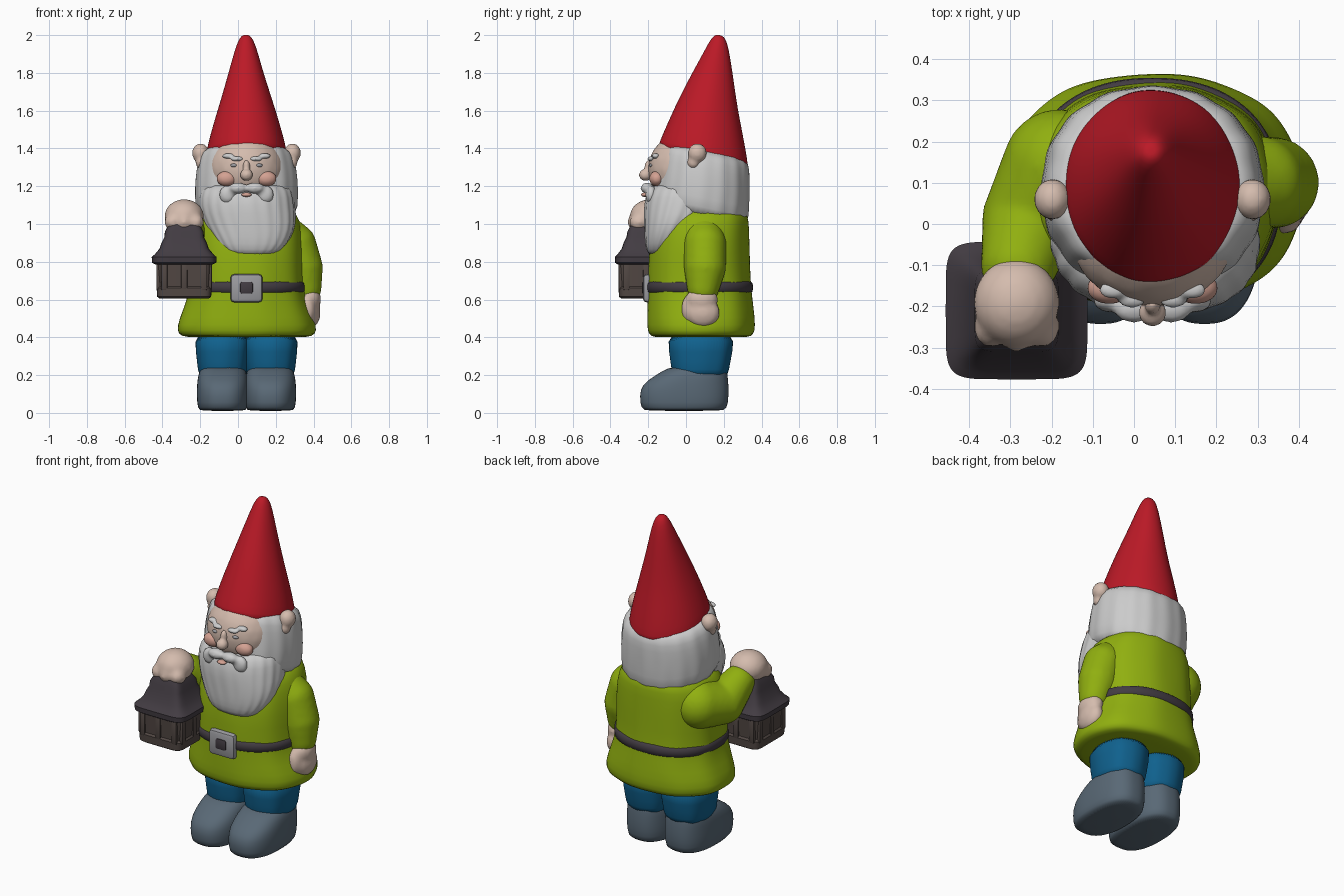
import bpy, bmesh
from math import sin, cos, pi, copysign
from mathutils import Vector, Matrix

MATS = {}
COLORS = {
    "red": (0.50, 0.01, 0.02), "green": (0.28, 0.43, 0.005), "blue": (0.005, 0.12, 0.27),
    "boot": (0.10, 0.14, 0.18), "white": (0.52, 0.52, 0.52), "skin": (0.66, 0.50, 0.42),
    "pink": (0.66, 0.36, 0.29), "dark": (0.055, 0.045, 0.055), "brown": (0.085, 0.065, 0.058),
    "metal": (0.33, 0.33, 0.35),
}


def finish(name, bm, color, smooth_angle=None):
    """Turn a bmesh into a named, coloured, smooth object."""
    bmesh.ops.recalc_face_normals(bm, faces=bm.faces[:])
    me = bpy.data.meshes.new(name)
    bm.to_mesh(me)
    bm.free()
    ob = bpy.data.objects.new(name, me)
    bpy.context.collection.objects.link(ob)
    if color not in MATS:
        MATS[color] = bpy.data.materials.new(color)
        MATS[color].diffuse_color = (*COLORS[color], 1)
    me.materials.append(MATS[color])
    for p in me.polygons:
        p.use_smooth = True
    if smooth_angle:
        bpy.ops.object.select_all(action='DESELECT')
        ob.select_set(True)
        bpy.context.view_layer.objects.active = ob
        bpy.ops.object.shade_smooth_by_angle(angle=smooth_angle)
    return ob


def loft(name, rings, color, power=2.0, segs=64, ripple=0, waves=16, tilt=0, subdiv=1):
    """Stack super-ellipse rings (z, cx, cy, rx, ry) and cap both ends."""
    bm = bmesh.new()
    loops = []
    for i, (z, cx, cy, rx, ry) in enumerate(rings):
        loop = []
        for k in range(segs):
            a = 2 * pi * k / segs
            f = 1 + ripple * cos(waves * a + 0.6 * sin(2.3 * i))
            dx = copysign(abs(cos(a)) ** (2 / power), cos(a)) * rx * f
            dy = copysign(abs(sin(a)) ** (2 / power), sin(a)) * ry * f
            loop.append(bm.verts.new((cx + dx, cy + dy, z + tilt * dy)))
        loops.append(loop)
    for a, b in zip(loops, loops[1:]):
        for k in range(segs):
            n = (k + 1) % segs
            bm.faces.new((a[k], a[n], b[n], b[k]))
    bm.faces.new(loops[0])
    bm.faces.new(loops[-1])
    ob = finish(name, bm, color, None if subdiv else 0.6)
    if subdiv:
        m = ob.modifiers.new("soft", 'SUBSURF')
        m.levels = m.render_levels = subdiv
    return ob


def blob(name, balls, color, voxel=0.014):
    """Fuse ellipsoids (location, radii) into one soft form."""
    bm = bmesh.new()
    for loc, r in balls:
        mat = Matrix.Translation(loc) @ Matrix.Diagonal((*r, 1))
        bmesh.ops.create_icosphere(bm, subdivisions=3, radius=1, matrix=mat)
    ob = finish(name, bm, color)
    m = ob.modifiers.new("fuse", 'REMESH')
    m.mode, m.voxel_size, m.use_smooth_shade = 'VOXEL', voxel, True
    m = ob.modifiers.new("relax", 'SMOOTH')
    m.factor, m.iterations = 0.5, 3
    return ob


def limb(points, steps=6):
    """Balls along a path of (x, y, z, radius)."""
    balls = []
    for p, q in zip(points, points[1:]):
        for i in range(steps + 1):
            v = Vector(p).lerp(Vector(q), i / steps)
            balls.append((v.xyz, (v.w,) * 3))
    return balls


def box(name, lo, hi, color, bevel=0.012):
    bm = bmesh.new()
    lo, hi = Vector(lo), Vector(hi)
    mat = Matrix.Translation((lo + hi) / 2) @ Matrix.Diagonal((*(hi - lo), 1))
    bmesh.ops.create_cube(bm, size=1, matrix=mat)
    bmesh.ops.bevel(bm, geom=bm.edges[:], offset=bevel, segments=2, affect='EDGES', profile=0.5)
    return finish(name, bm, color, 0.6)


CX = 0.045

# Boots and trouser legs
for side, s in (("left", -1), ("right", 1)):
    x = CX + s * 0.126
    loft(f"{side}_boot", [(0.01, x, -0.01, 0.115, 0.20), (0.02, x, -0.01, 0.132, 0.228),
                          (0.09, x, -0.01, 0.138, 0.236), (0.15, x, -0.005, 0.136, 0.23),
                          (0.20, x, 0.03, 0.130, 0.19), (0.24, x, 0.06, 0.115, 0.155),
                          (0.245, x, 0.07, 0.08, 0.11)], "boot", 2.5)
    loft(f"{side}_trouser_leg", [(0.18, x, 0.075, 0.12, 0.14), (0.22, x, 0.075, 0.13, 0.15),
                                 (0.32, x, 0.078, 0.14, 0.165), (0.44, x, 0.08, 0.155, 0.185)],
         "blue", 2.3, ripple=0.01, waves=8)

# Coat with flared skirt, belt and buckle
loft("coat", [(0.40, CX, 0.08, 0.30, 0.235), (0.405, CX, 0.08, 0.345, 0.265),
              (0.43, CX, 0.08, 0.373, 0.285), (0.50, CX, 0.08, 0.358, 0.285),
              (0.60, CX, 0.075, 0.315, 0.277), (0.70, CX, 0.07, 0.302, 0.27),
              (0.85, CX, 0.07, 0.305, 0.268), (0.97, CX, 0.08, 0.295, 0.253),
              (1.05, CX, 0.09, 0.27, 0.24), (1.10, CX, 0.09, 0.21, 0.20)],
     "green", 2.25, ripple=0.007, waves=9)
loft("belt", [(z, CX, 0.072, 0.306 + d, 0.276 + d) for z, d in
              ((0.63, -0.01), (0.632, 0.008), (0.698, 0.008), (0.70, -0.01))], "dark", 2.25)
box("buckle_frame", (-0.04, -0.228, 0.585), (0.13, -0.18, 0.735), "metal", 0.02)
box("buckle_centre", (0.01, -0.234, 0.63), (0.08, -0.20, 0.695), "dark", 0.01)

# Sleeves and hands
blob("hanging_sleeve", limb([(0.22, 0.09, 0.96, 0.11), (0.30, 0.10, 0.89, 0.115),
                             (0.338, 0.10, 0.77, 0.112), (0.358, 0.09, 0.66, 0.085)]), "green")
blob("hanging_hand", [((0.38, 0.085, 0.60), (0.06, 0.085, 0.07)),
                      ((0.385, 0.09, 0.53), (0.052, 0.09, 0.08)),
                      ((0.365, 0.02, 0.55), (0.045, 0.045, 0.08))], "skin")
blob("raised_sleeve", limb([(-0.18, 0.14, 0.91, 0.14), (-0.25, 0.01, 0.885, 0.12),
                            (-0.28, -0.10, 0.98, 0.093)]), "green")
blob("raised_hand", [((-0.285, -0.19, 1.04), (0.105, 0.108, 0.092)),
                     ((-0.345, -0.25, 1.01), (0.045, 0.05, 0.045)),
                     ((-0.285, -0.26, 1.01), (0.045, 0.05, 0.05)),
                     ((-0.225, -0.25, 1.01), (0.045, 0.05, 0.045))], "skin")

# Lantern body, window bars and stepped roof
LX, LY = -0.285, -0.21
loft("lantern_body", [(0.605, LX, LY, 0.13, 0.13), (0.615, LX, LY, 0.143, 0.145),
                      (0.66, LX, LY, 0.146, 0.147), (0.67, LX, LY, 0.138, 0.138),
                      (0.80, LX, LY, 0.145, 0.145)], "brown", 7, subdiv=0)
for k in (-1, 0, 1):
    u = k * 0.105
    box("lantern_bar_x", (LX + u - 0.017, LY - 0.147, 0.65), (LX + u + 0.017, LY + 0.147, 0.80),
        "brown", 0.006)
    box("lantern_bar_y", (LX - 0.147, LY + u - 0.017, 0.65), (LX + 0.147, LY + u + 0.017, 0.80),
        "brown", 0.006)
loft("lantern_roof", [(0.785, LX, LY, 0.15, 0.15), (0.795, LX, LY, 0.17, 0.165),
                      (0.825, LX, LY, 0.172, 0.167), (0.84, LX, LY, 0.155, 0.152),
                      (0.87, LX, LY, 0.13, 0.13), (0.90, LX, LY, 0.12, 0.12),
                      (0.93, LX, LY, 0.105, 0.105), (0.96, LX, LY, 0.102, 0.10),
                      (1.0, LX, LY, 0.08, 0.08)], "dark", 6, subdiv=0)

# Hair, beard and moustache
loft("hair", [(1.03, CX, 0.075, 0.25, 0.24), (1.08, CX, 0.075, 0.27, 0.256),
              (1.20, CX, 0.085, 0.272, 0.25), (1.30, CX, 0.095, 0.262, 0.24),
              (1.37, CX, 0.10, 0.245, 0.232), (1.40, CX, 0.10, 0.20, 0.19)],
     "white", 2.15, ripple=0.012, tilt=-0.2)
loft("beard", [(0.83, 0.075, -0.14, 0.10, 0.05), (0.86, 0.075, -0.13, 0.16, 0.082),
               (0.93, 0.075, -0.10, 0.208, 0.12), (1.01, 0.065, -0.055, 0.245, 0.166),
               (1.10, CX, -0.02, 0.255, 0.203), (1.18, CX, -0.01, 0.245, 0.195),
               (1.23, CX, 0.0, 0.20, 0.15)], "white", 2.2, ripple=0.018, waves=21)
blob("moustache", [b for s in (-1, 1) for b in
                   (((CX + s * 0.045, -0.205, 1.19), (0.05, 0.035, 0.03)),
                    ((CX + s * 0.10, -0.185, 1.155), (0.045, 0.03, 0.05)))], "white", 0.01)

# Face features
blob("face", [((CX, -0.015, 1.29), (0.205, 0.187, 0.19))], "skin")
blob("nose", [((CX, -0.215, 1.26), (0.034, 0.034, 0.032)),
              ((CX, -0.195, 1.30), (0.02, 0.025, 0.04))], "skin", 0.008)
blob("lip", [((CX, -0.218, 1.155), (0.03, 0.022, 0.012))], "pink", 0.006)
for side, s in (("left", -1), ("right", 1)):
    blob(f"{side}_cheek", [((CX + s * 0.105, -0.155, 1.24), (0.055, 0.04, 0.042))], "pink", 0.009)
    blob(f"{side}_eye", [((CX + s * 0.065, -0.182, 1.31), (0.022, 0.014, 0.011))], "metal", 0.005)
    blob(f"{side}_eyebrow", [((CX + s * 0.05, -0.182, 1.345), (0.035, 0.022, 0.014)),
                             ((CX + s * 0.095, -0.16, 1.36), (0.035, 0.022, 0.015))], "white", 0.007)
    blob(f"{side}_ear", [((CX + s * 0.243, 0.06, 1.375), (0.045, 0.05, 0.052)),
                         ((CX + s * 0.235, 0.04, 1.325), (0.035, 0.035, 0.035))], "skin", 0.01)

# Pointed hat, leaning back, with a sloping brim
loft("hat", [(1.345, CX, 0.09, 0.20, 0.225), (1.355, CX, 0.09, 0.218, 0.24),
             (1.42, CX, 0.098, 0.205, 0.222), (1.52, CX, 0.108, 0.178, 0.192),
             (1.65, CX, 0.122, 0.138, 0.150), (1.80, 0.042, 0.148, 0.092, 0.102),
             (1.90, 0.042, 0.165, 0.065, 0.068), (1.97, 0.042, 0.175, 0.042, 0.044),
             (1.998, 0.042, 0.178, 0.022, 0.022), (2.0, 0.042, 0.178, 0.006, 0.006)],
     "red", 2.0, tilt=-0.23, ripple=0.004, waves=7)
